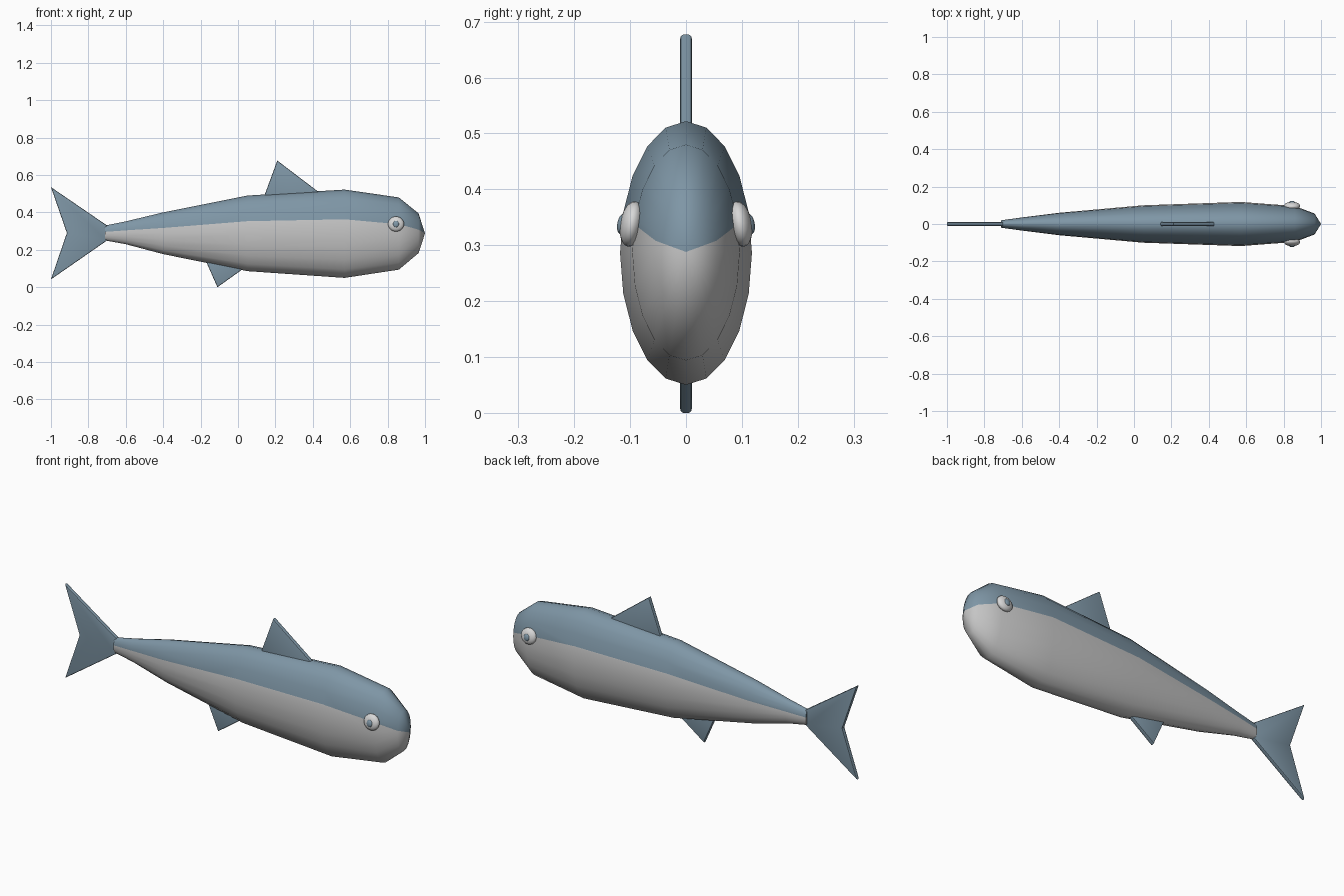
import bpy, bmesh, math
from mathutils import Vector, Matrix

cube = bpy.data.objects.get("Cube")
if cube:
    bpy.data.objects.remove(cube, do_unlink=True)


def material(name, rgb):
    m = bpy.data.materials.new(name)
    m.use_nodes = True
    m.diffuse_color = (*rgb, 1)
    bsdf = next(n for n in m.node_tree.nodes if n.type == "BSDF_PRINCIPLED")
    bsdf.inputs["Base Color"].default_value = (*rgb, 1)
    return m


BLUE = material("slate blue", (0.21, 0.305, 0.38))
BELLY = material("pale grey", (0.56, 0.56, 0.56))
EYE = material("eye white", (0.68, 0.68, 0.68))


def finish(bm, name, mats, angle=60):
    bmesh.ops.recalc_face_normals(bm, faces=bm.faces)
    mesh = bpy.data.meshes.new(name)
    bm.to_mesh(mesh)
    bm.free()
    for m in mats:
        mesh.materials.append(m)
    obj = bpy.data.objects.new(name, mesh)
    bpy.context.collection.objects.link(obj)
    bpy.ops.object.select_all(action="DESELECT")
    obj.select_set(True)
    bpy.context.view_layer.objects.active = obj
    bpy.ops.object.shade_smooth_by_angle(angle=math.radians(angle))
    return obj


# Body stations: x, top z, bottom z, half width, height of the colour border
STATIONS = [
    (-0.71, 0.33, 0.25, 0.020, 0.296),
    (-0.60, 0.352, 0.230, 0.035, 0.304),
    (-0.40, 0.400, 0.177, 0.060, 0.317),
    (0.05, 0.490, 0.086, 0.100, 0.353),
    (0.57, 0.522, 0.050, 0.118, 0.363),
    (0.86, 0.480, 0.094, 0.096, 0.337),
    (0.965, 0.395, 0.182, 0.056, 0.308),
]
TIP = (1.0, 0.288)
SIDES = 20


def body():
    bm = bmesh.new()
    rings = []
    for x, top, bottom, half, _ in STATIONS:
        ring = []
        for i in range(SIDES):
            a = math.tau * i / SIDES
            z = (top + bottom) / 2 + math.cos(a) * (top - bottom) / 2
            ring.append(bm.verts.new((x, math.sin(a) * half, z)))
        rings.append(ring)
    tip = bm.verts.new((TIP[0], 0, TIP[1]))
    for i in range(SIDES):
        j = (i + 1) % SIDES
        for a, b in zip(rings, rings[1:]):
            bm.faces.new((a[i], a[j], b[j], b[i]))
        bm.faces.new((rings[-1][i], rings[-1][j], tip))
    bm.faces.new(rings[0])

    # Cut the two-tone border segment by segment, then colour what lies below
    border = [(s[0], s[4]) for s in STATIONS] + [TIP]
    for (x0, z0), (x1, z1) in zip(border, border[1:]):
        def inside():
            return [f for f in bm.faces if x0 < f.calc_center_median().x < x1]
        normal = Vector((z0 - z1, 0, x1 - x0)).normalized()
        point = Vector((x0, 0, z0))
        faces = inside()
        geom = faces + list({e for f in faces for e in f.edges}) + list({v for f in faces for v in f.verts})
        bmesh.ops.bisect_plane(bm, geom=geom, plane_co=point, plane_no=normal, dist=1e-5)
        for f in inside():
            f.material_index = int((f.calc_center_median() - point).dot(normal) < 0)
    finish(bm, "body", [BLUE, BELLY])


def fin(name, outline, half=0.011):
    # Flat plate in the xz plane with softly rounded rims
    bm = bmesh.new()
    face = bm.faces.new([bm.verts.new((x, -half, z)) for x, z in outline])
    out = bmesh.ops.extrude_face_region(bm, geom=[face])
    moved = [g for g in out["geom"] if isinstance(g, bmesh.types.BMVert)]
    bmesh.ops.translate(bm, verts=moved, vec=(0, 2 * half, 0))
    rims = [e for e in bm.edges if abs(e.verts[0].co.y - e.verts[1].co.y) < 1e-6]
    bmesh.ops.bevel(bm, geom=rims, offset=0.006, segments=2, profile=0.5, affect="EDGES")
    finish(bm, name, [BLUE], 35)


def ellipsoid(name, centre, radii, tilt, mat):
    bm = bmesh.new()
    bmesh.ops.create_uvsphere(bm, u_segments=20, v_segments=12, radius=1)
    bm.transform(Matrix.Translation(centre) @ Matrix.Rotation(tilt, 4, "X")
                 @ Matrix.Diagonal((*radii, 1)) @ Matrix.Rotation(math.pi / 2, 4, "X"))
    finish(bm, name, [mat])


body()
fin("dorsal_fin", [(0.13, 0.46), (0.21, 0.677), (0.43, 0.51), (0.43, 0.48)])
fin("anal_fin", [(-0.185, 0.17), (-0.11, 0.0), (0.03, 0.10), (0.0, 0.15)])
fin("tail_fin", [(-0.70, 0.33), (-1.0, 0.535), (-0.915, 0.29), (-1.0, 0.042), (-0.70, 0.25)])

# Eyes lean inwards at the top, each with a small raised pupil
for side, y in (("left", 1), ("right", -1)):
    ellipsoid(side + "_eye", (0.845, 0.097 * y, 0.338), (0.043, 0.021, 0.041), 0.17 * y, EYE)
    ellipsoid(side + "_pupil", (0.845, 0.115 * y, 0.338), (0.016, 0.008, 0.018), 0.17 * y, BLUE)
